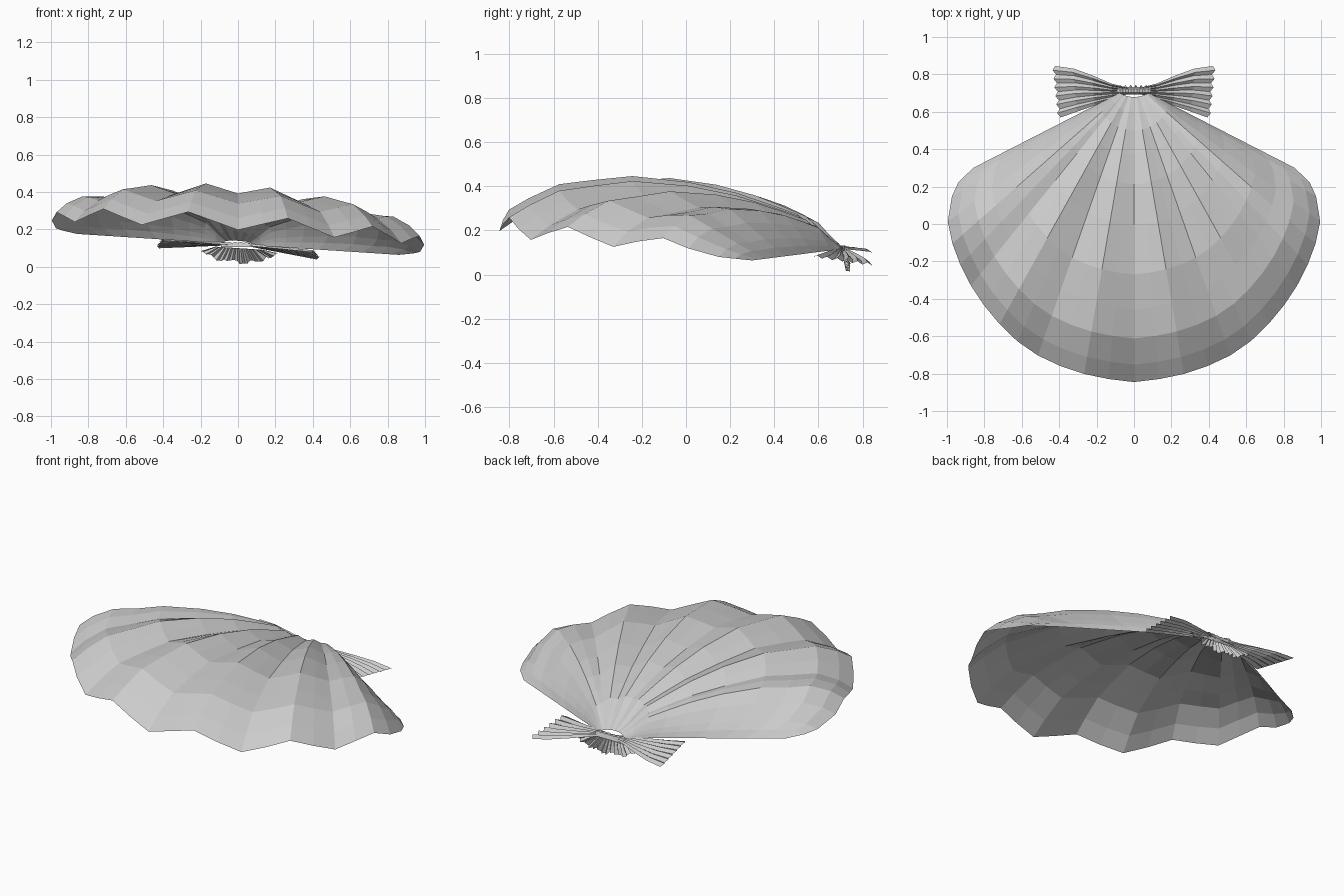
import bpy, math, random

if "Cube" in bpy.data.objects:
    bpy.data.objects.remove(bpy.data.objects["Cube"])
random.seed(4)
APEX_Y, EDGE = 0.71, 64.5          # hinge point and half angle of the fan


def lerp_table(table, t):
    for (a, va), (b, vb) in zip(table, table[1:]):
        if t <= b:
            return va + (vb - va) * (t - a) / (b - a)
    return table[-1][1]


def grid_object(name, rows):
    n = len(rows[0])
    verts = [p for row in rows for p in row]
    faces = [(r * n + c, r * n + c + 1, (r + 1) * n + c + 1, (r + 1) * n + c)
             for r in range(len(rows) - 1) for c in range(n - 1)]
    me = bpy.data.meshes.new(name)
    me.from_pydata(verts, [], faces)
    ob = bpy.data.objects.new(name, me)
    bpy.context.collection.objects.link(ob)
    return ob


# Outline radius by angle, and height above the hinge along a ray
RADIUS = [(0, 1.555), (12.5, 1.53), (22.4, 1.495), (31.8, 1.424), (42.6, 1.335),
          (50.8, 1.26), (57.4, 1.19), (62.5, 1.06), (64.5, 0.953)]
DOME = [(0, 0.0), (0.07, 0.07), (0.135, 0.148), (0.3, 0.23), (0.46, 0.275),
        (0.63, 0.30), (0.84, 0.26), (0.94, 0.18), (1, 0.12)]

# Ribbed shell: a fan of rays, domed and rippled
angles = [-EDGE, -62.5] + [i * 5 for i in range(-12, 13)] + [62.5, EDGE]
steps = [0.02, 0.07, 0.135, 0.22, 0.32, 0.46, 0.63, 0.75, 0.85, 0.94, 1.0]
rows = []
for s in steps:
    row = []
    for a in angles:
        t = math.radians(a)
        q = abs(a) / EDGE
        r = s * lerp_table(RADIUS, abs(a))
        x = r * math.sin(t) + 0.06 * (1 - s) * a / EDGE
        y = APEX_Y - r * math.cos(t)
        f = (1 - 0.26 * q) * (1 - q ** 7)
        rib = -math.cos(math.radians(a * 18)) * f * (0.027 * min(1, s * 2.2) + 0.016 * s ** 6)
        bulge = 0.05 * q * q * (1 - q ** 8) * max(0, 1 - abs(s - 0.9) / 0.1)
        z = 0.12 + lerp_table(DOME, s) * f + rib + bulge - 0.065 * x
        row.append((x, y, z))
    rows.append(row[::-1])
grid_object("shell", rows)

# Pleated hinge ears, one each side of the knot
for side, name in ((-1, "ear_left"), (1, "ear_right")):
    rows = []
    for k in range(13):
        v = k / 12
        pleat = 1 if k % 2 else -1
        row = []
        for u in (0, 0.25, 0.5, 0.75, 1):
            x = 0.02 + u * (0.38 + 0.03 * v + 0.008 * pleat)
            back = 0.725 + 0.12 * math.sin(u * math.pi / 2) ** 1.6
            front = 0.70 - 0.13 * u
            y = front + (back - front) * v
            z = 0.122 - 0.027 * u - side * 0.03 * u + 0.006 * pleat
            z -= 0.04 * (v - 0.5) * u
            row.append((side * x, y, z))
        rows.append(row[::side])
    grid_object(name, rows)

# Crumpled ruffle hanging below the hinge
rows = [[], [], []]
for i in range(31):
    x = -0.2 + 0.42 * i / 30
    drop = 0.075 * (1 - (abs(x) / 0.26) ** 2) + random.uniform(-0.012, 0.012)
    w = 0.010 * (1 if i % 2 else -1)
    for j in range(3):
        z = 0.10 - 0.04 * x - max(drop, 0.01) * j / 2
        rows[j].append((x * (0.6 + 0.2 * j), 0.71 + 0.012 * j + w * (0.4 + j * 0.3), max(z, 0.01)))
grid_object("hinge_ruffle", rows)

# Small gathered knot capping the hinge
rows = []
for j in range(4):
    p = math.pi * j / 3
    rows.append([(-0.09 + 0.18 * i / 12,
                  0.712 + 0.02 * math.cos(p),
                  0.105 + (0.026 + 0.006 * (i % 2)) * math.sin(p)) for i in range(13)])
grid_object("hinge_knot", rows)
